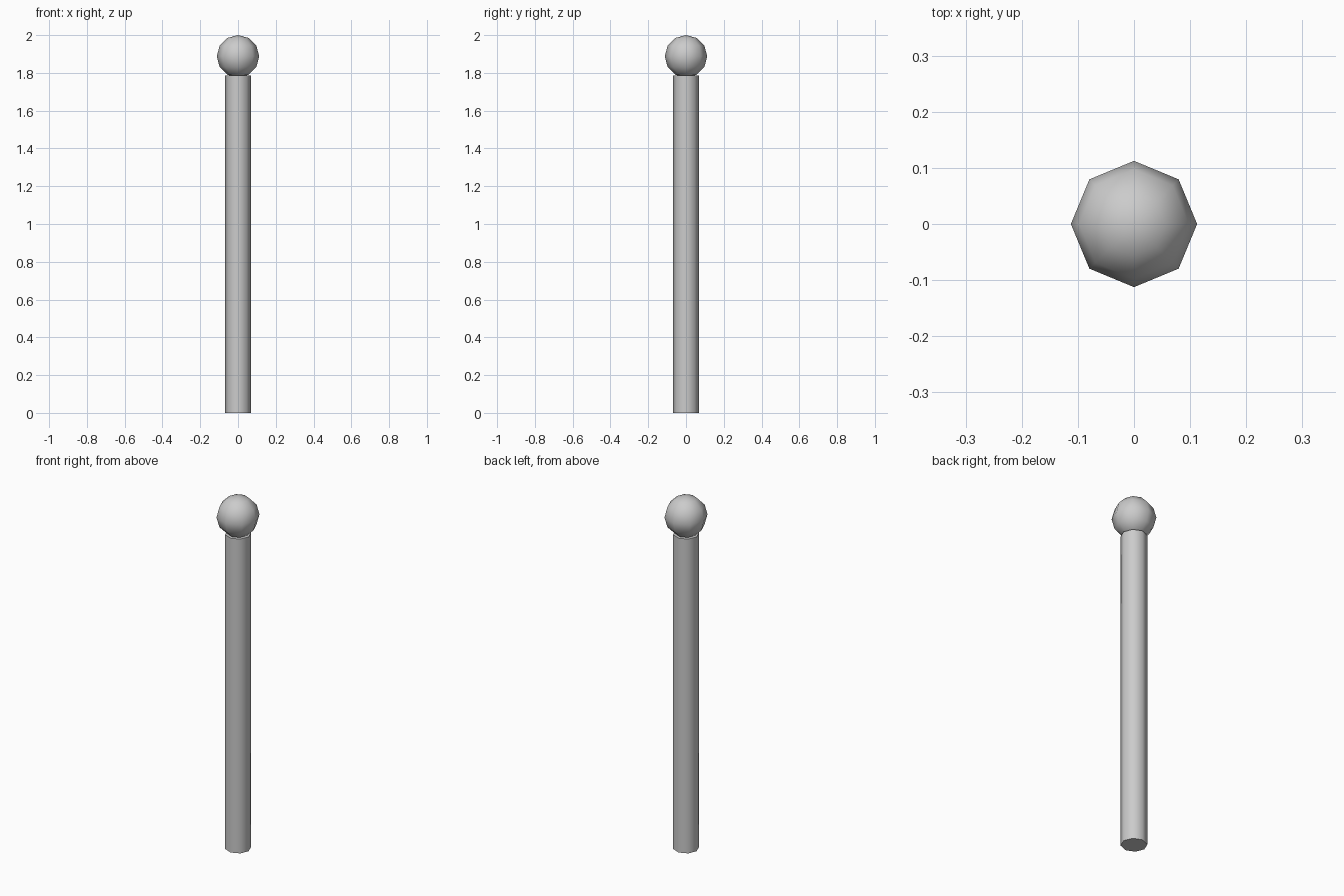
import bpy
from math import radians

if "Cube" in bpy.data.objects:
    bpy.data.objects.remove(bpy.data.objects["Cube"])

HEIGHT = 2.0
BALL_R = 0.1125
POLE_R = 0.0675
POLE_TOP = 1.786


def finish(name):
    ob = bpy.context.object
    ob.name = name
    bpy.ops.object.transform_apply(location=False, rotation=True, scale=True)
    bpy.ops.object.shade_smooth_by_angle(angle=radians(60))
    return ob


# Octagonal pole with both ends capped, standing on the floor
bpy.ops.mesh.primitive_cylinder_add(vertices=8, radius=POLE_R, depth=POLE_TOP,
                                    location=(0, 0, POLE_TOP / 2))
finish("pole")

# Low-poly ball resting on the pole
bpy.ops.mesh.primitive_uv_sphere_add(segments=8, ring_count=6, radius=BALL_R,
                                     location=(0, 0, HEIGHT - BALL_R))
finish("ball_top")
